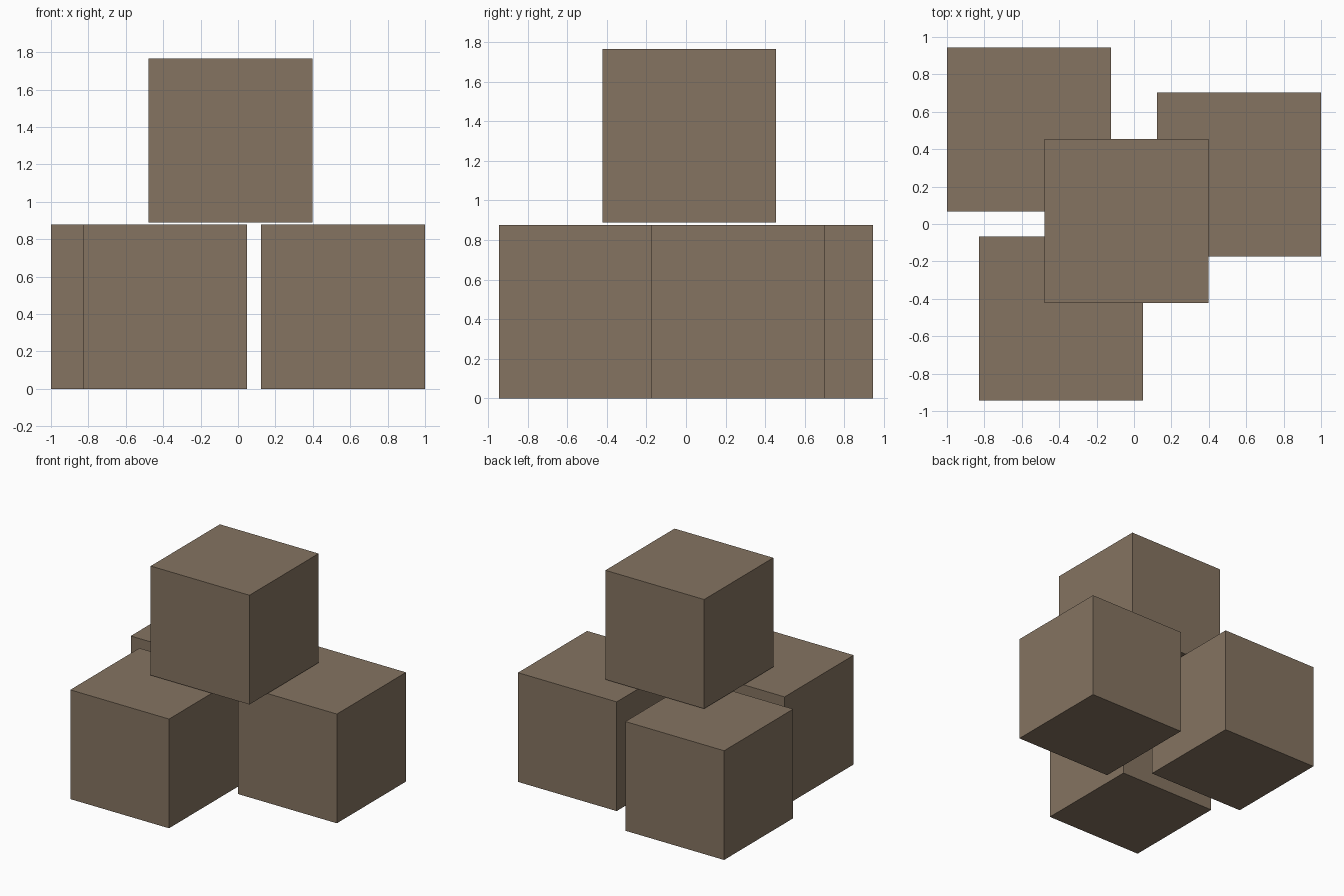
import bpy

if "Cube" in bpy.data.objects:
    bpy.data.objects.remove(bpy.data.objects["Cube"])

SIZE = 0.877

# Single brown material
brown = bpy.data.materials.new("brown")
brown.diffuse_color = (0.235, 0.174, 0.120, 1)
brown.use_nodes = True
brown.node_tree.nodes["Principled BSDF"].inputs["Base Color"].default_value = brown.diffuse_color


def add_block(name, x, y, z):
    """Add a cube centred on x, y with its base at z."""
    bpy.ops.mesh.primitive_cube_add(size=SIZE, location=(x, y, z + SIZE / 2))
    block = bpy.context.object
    block.name = name
    block.data.materials.append(brown)


# Three blocks on the ground, one stacked above them with a thin gap
add_block("back_left_block", -0.5615, 0.506, 0)
add_block("right_block", 0.5615, 0.265, 0)
add_block("front_left_block", -0.390, -0.506, 0)
add_block("top_block", -0.041, 0.016, 0.888)
